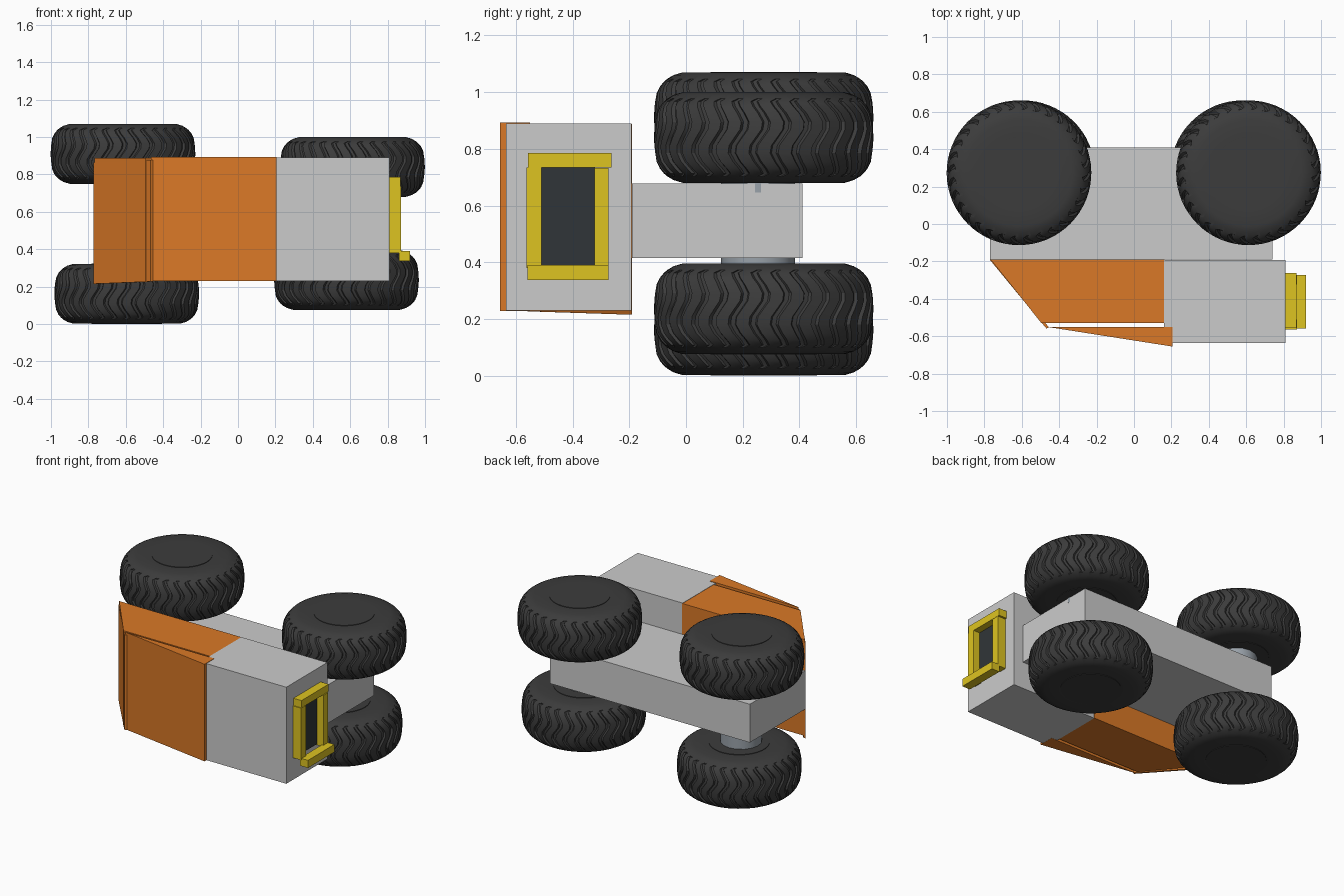
import bpy, bmesh
from math import sin, cos, pi

if "Cube" in bpy.data.objects:
    bpy.data.objects.remove(bpy.data.objects["Cube"])


def material(name, rgb):
    m = bpy.data.materials.new(name)
    m.diffuse_color = (*rgb, 1)
    m.use_nodes = True
    m.node_tree.nodes["Principled BSDF"].inputs["Base Color"].default_value = m.diffuse_color
    return m


ORANGE = material("orange", (0.70, 0.19, 0.02))
YELLOW = material("yellow", (0.73, 0.55, 0.015))
RUBBER = material("rubber", (0.045, 0.045, 0.045))
GLASS = material("dark_panel", (0.03, 0.036, 0.04))
STEEL = material("steel", (0.32, 0.36, 0.40))


def finish(name, bm, mat=None, smooth=None):
    bmesh.ops.recalc_face_normals(bm, faces=bm.faces)
    me = bpy.data.meshes.new(name)
    bm.to_mesh(me)
    bm.free()
    ob = bpy.data.objects.new(name, me)
    bpy.context.collection.objects.link(ob)
    if mat:
        me.materials.append(mat)
    if smooth:
        bpy.ops.object.select_all(action='DESELECT')
        ob.select_set(True)
        bpy.context.view_layer.objects.active = ob
        bpy.ops.object.shade_smooth_by_angle(angle=smooth)
    return ob


def prism(name, outline, z0, z1, mat=None):
    """Extrude an x/y outline from z0 to z1."""
    bm = bmesh.new()
    face = bm.faces.new([bm.verts.new((x, y, z0)) for x, y in outline])
    top = bmesh.ops.extrude_face_region(bm, geom=[face])["geom"]
    for v in top:
        if isinstance(v, bmesh.types.BMVert):
            v.co.z = z1
    return finish(name, bm, mat)


def box(name, x, y, z, mat=None):
    return prism(name, [(x[0], y[0]), (x[1], y[0]), (x[1], y[1]), (x[0], y[1])], *z, mat)


def cylinder(name, centre, radius, depth, sides, mat):
    bm = bmesh.new()
    bmesh.ops.create_cone(bm, cap_ends=True, segments=sides, radius1=radius,
                          radius2=radius, depth=depth)
    bmesh.ops.translate(bm, verts=bm.verts, vec=centre)
    return finish(name, bm, mat, 0.6)


# Chassis and rear body
box("chassis", (-0.77, 0.74), (-0.19, 0.41), (0.415, 0.677))
box("rear_body", (0.16, 0.81), (-0.635, -0.192), (0.23, 0.89))

# Orange cab, sloping nose panel and wedge roof
prism("cab", [(-0.766, -0.19), (0.162, -0.19), (0.162, -0.53), (-0.495, -0.53)],
      0.23, 0.888, ORANGE)
prism("roof", [(-0.465, -0.55), (0.205, -0.55), (0.205, -0.655)], 0.229, 0.893, ORANGE)
nose = prism("nose_panel", [(-0.772, -0.19), (-0.755, -0.19), (-0.455, -0.552),
                            (-0.468, -0.559)], 0.215, 0.865, ORANGE)
for v in nose.data.vertices:
    if v.co.y < -0.4:
        v.co.z += 0.012

# Tail grille: yellow frame around a dark panel
box("grille_panel", (0.80, 0.822), (-0.515, -0.32), (0.385, 0.74), GLASS)
box("grille_bar_upper", (0.80, 0.87), (-0.557, -0.263), (0.735, 0.785), YELLOW)
box("grille_bar_outer", (0.80, 0.872), (-0.563, -0.51), (0.38, 0.735), YELLOW)
box("grille_bar_inner", (0.80, 0.872), (-0.323, -0.273), (0.38, 0.732), YELLOW)
box("grille_bar_lower", (0.86, 0.92), (-0.558, -0.273), (0.338, 0.39), YELLOW)

# Tyre cross-section as (radius, height, groove depth)
HALF = [(0.19, 0.157, 0), (0.285, 0.160, 0), (0.318, 0.150, 0), (0.340, 0.137, 0),
        (0.352, 0.127, 0.010), (0.366, 0.110, 0.012), (0.378, 0.085, 0.012),
        (0.383, 0.055, 0.012), (0.386, 0.028, 0.012)]
PROFILE = HALF + [(0.387, 0, 0.012)] + [(r, -h, g) for r, h, g in reversed(HALF)]
LUGS = 32
STEPS = [(0.0, 0), (0.62, 0), (0.70, 1), (0.92, 1)]  # raised lug, then groove


def tyre(name, centre):
    bm = bmesh.new()
    rings = []
    for r, h, groove in PROFILE:
        wave = 0.065 * sin(h * 2 * pi / 0.19) if groove else 0
        ring = []
        for i in range(LUGS):
            for t, low in STEPS:
                a = (i + t) * 2 * pi / LUGS + wave
                rad = r - groove * low
                ring.append(bm.verts.new((rad * cos(a), rad * sin(a), h)))
        rings.append(ring)
    n = len(rings[0])
    for a, b in zip(rings, rings[1:]):
        for j in range(n):
            k = (j + 1) % n
            bm.faces.new((a[j], a[k], b[k], b[j]))
    bm.faces.new(rings[0])
    bm.faces.new(rings[-1])
    bmesh.ops.translate(bm, verts=bm.verts, vec=centre)
    finish(name, bm, RUBBER, 0.5)


# Wheels with hub discs and axle stubs reaching into the chassis
Y = 0.274
for tag, x, z in (("upper_front", -0.615, 0.910), ("upper_rear", 0.612, 0.840),
                  ("lower_front", -0.595, 0.162), ("lower_rear", 0.580, 0.236)):
    tyre("tyre_" + tag, (x, Y, z))
    cylinder("hub_" + tag, (x, Y, z), 0.188, 0.321, 48, RUBBER)
    inner = 0.546 + (0.1 if z > 0.5 else -0.1)
    cylinder("axle_" + tag, (x, Y - 0.02, (z + inner) / 2), 0.13, abs(z - inner), 16, STEEL)
